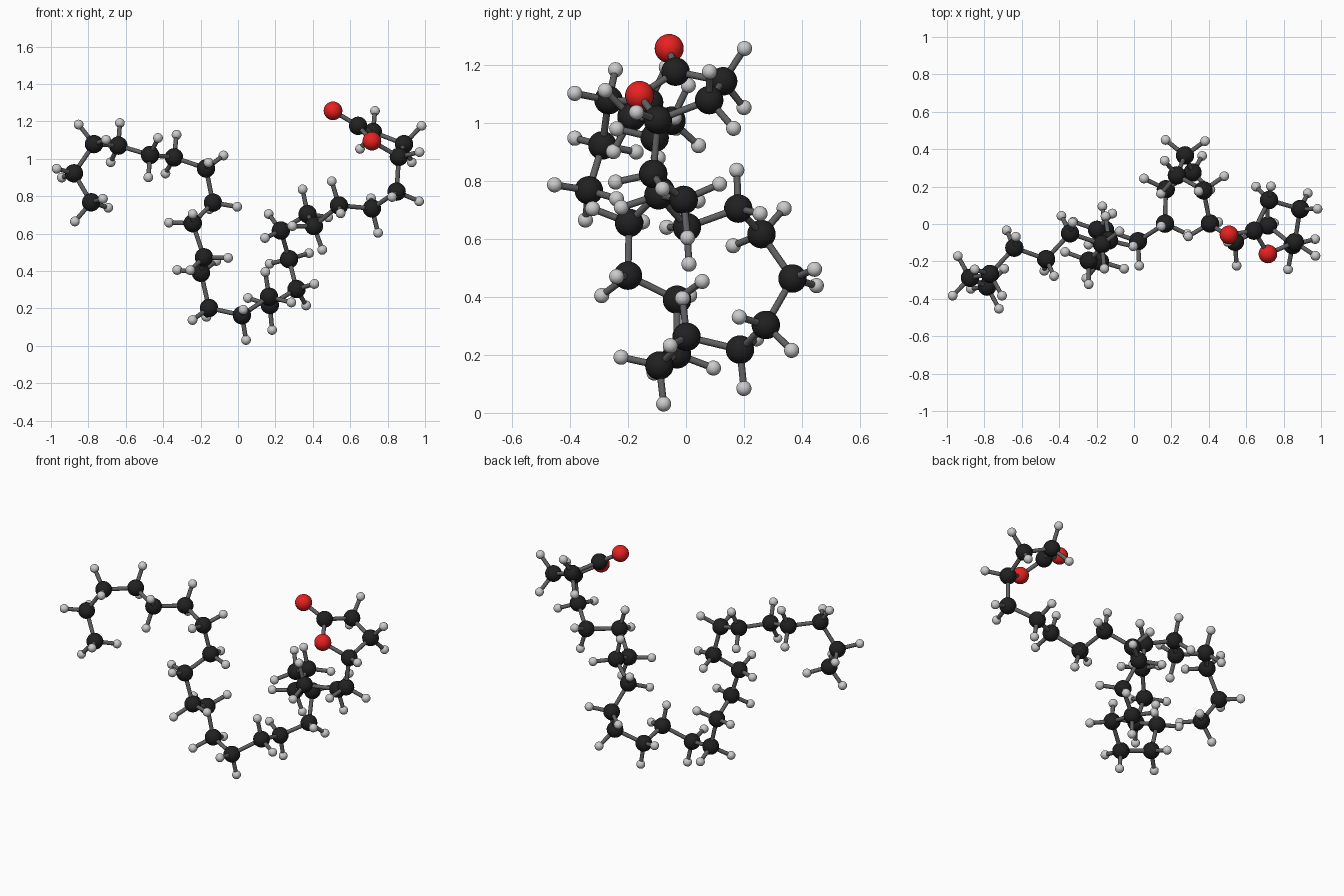
import bpy, bmesh, math
from mathutils import Vector as V

if "Cube" in bpy.data.objects:
    bpy.data.objects.remove(bpy.data.objects["Cube"])

# Carbon backbone, from the methyl end to the ring, as (x, y, z)
chain = [V(p) for p in [
    (-.785, -.335, .767), (-.877, -.288, .922), (-.77, -.267, 1.078), (-.64, -.127, 1.07),
    (-.47, -.188, 1.02), (-.342, -.05, 1.007), (-.171, -.108, .948), (-.134, -.088, .765),
    (-.242, -.196, .655), (-.182, -.2, .473), (-.198, -.031, .39), (-.155, -.031, .202),
    (.021, -.092, .163), (.166, .002, .262), (.17, .186, .218), (.313, .275, .303),
    (.273, .367, .463), (.229, .26, .616), (.372, .18, .704), (.406, .003, .64),
    (.54, -.095, .75), (.716, -.008, .734), (.848, -.113, .824), (.86, -.097, 1.01),
    (.888, .08, 1.078), (.722, .128, 1.143), (.642, -.036, 1.176)]]
ring_o, carbonyl_o = V((.716, -.16, 1.094)), V((.508, -.058, 1.256))
CH = .135

# Heavy-atom bonds
bonds = [(chain[i], chain[i + 1]) for i in range(26)]
bonds += [(chain[23], ring_o), (chain[26], ring_o), (chain[26], carbonyl_o)]

# Hydrogens from tetrahedral geometry
hydrogens = []


def add_h(c, direction):
    h = c + direction.normalized() * CH
    hydrogens.append(h)
    bonds.append((c, h))


for i in range(1, 26):
    c = chain[i]
    a, b = (chain[i - 1] - c).normalized(), (chain[i + 1] - c).normalized()
    if i == 23:
        add_h(c, -(a + b + (ring_o - c).normalized()))
        continue
    out, side = -(a + b).normalized(), a.cross(b).normalized()
    for s in (-1, 1):
        add_h(c, out * math.cos(math.radians(54)) + side * s * math.sin(math.radians(54)))

# Staggered methyl end
axis = (chain[0] - chain[1]).normalized()
anti = chain[1] - chain[2]
u = (anti - axis * anti.dot(axis)).normalized()
w = axis.cross(u)
for k in range(3):
    t = k * math.tau / 3
    add_h(chain[0], axis * .334 + (u * math.cos(t) + w * math.sin(t)) * .943)


def finish(bm, name, color):
    me = bpy.data.meshes.new(name)
    for f in bm.faces:
        f.smooth = True
    bm.to_mesh(me)
    bm.free()
    mat = bpy.data.materials.new(name)
    mat.diffuse_color = (*color, 1)
    mat.use_nodes = True
    mat.node_tree.nodes["Principled BSDF"].inputs["Base Color"].default_value = mat.diffuse_color
    me.materials.append(mat)
    bpy.context.collection.objects.link(bpy.data.objects.new(name, me))


def atoms(name, centres, radius, color):
    bm = bmesh.new()
    for c in centres:
        r = bmesh.ops.create_uvsphere(bm, u_segments=24, v_segments=16, radius=radius)
        bmesh.ops.translate(bm, verts=r['verts'], vec=c)
    finish(bm, name, color)


atoms("carbon_atoms", chain, .049, (.015, .015, .015))
atoms("oxygen_atoms", [ring_o, carbonyl_o], .05, (.8, .015, .015))
atoms("hydrogen_atoms", hydrogens, .026, (.55, .55, .55))

# Bond sticks
bm = bmesh.new()
for a, b in bonds:
    d = b - a
    m = d.to_track_quat('Z', 'Y').to_matrix().to_4x4()
    m.translation = (a + b) / 2
    bmesh.ops.create_cone(bm, cap_ends=False, segments=14, radius1=.012, radius2=.012,
                          depth=d.length, matrix=m)
finish(bm, "bonds", (.12, .12, .12))
